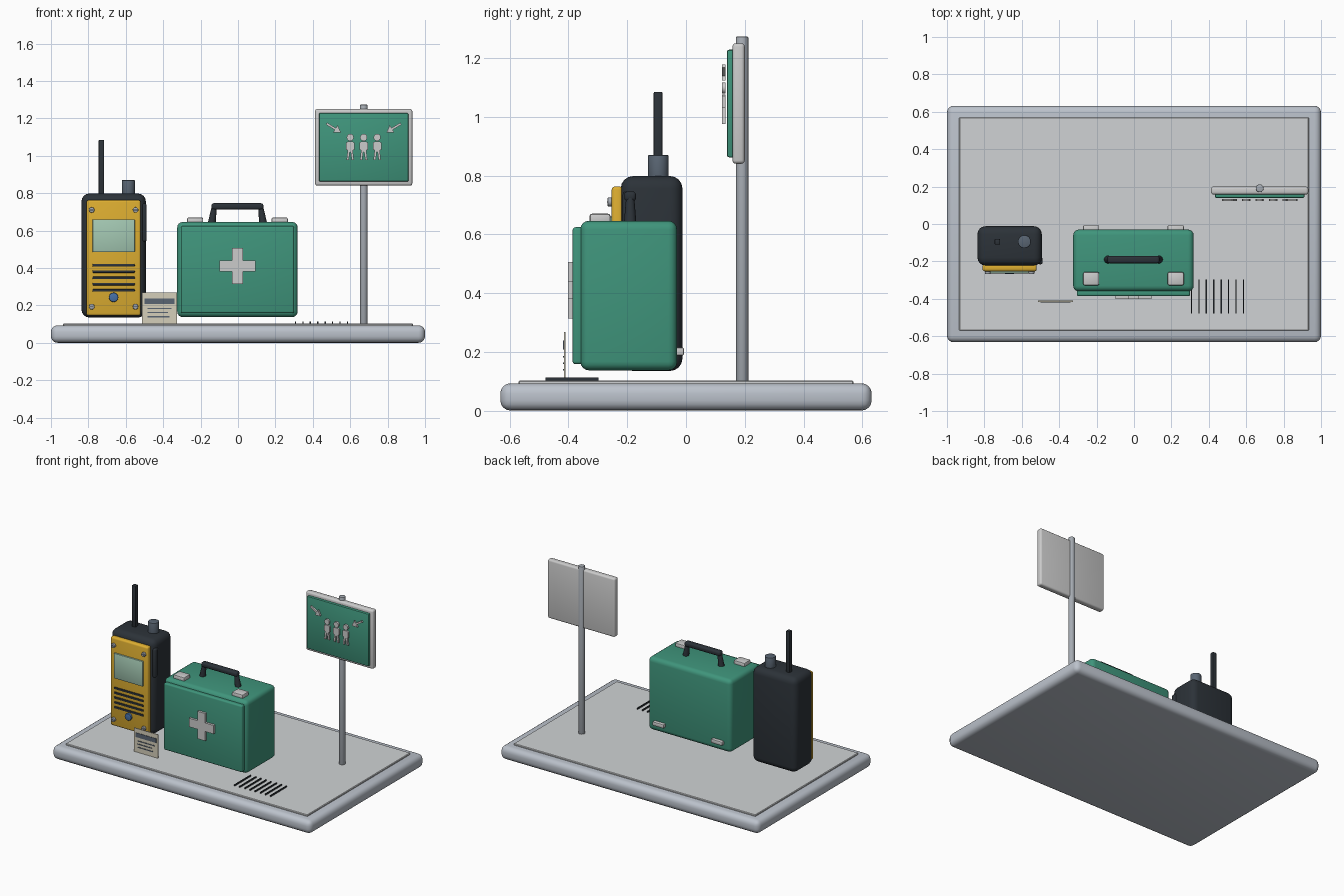
import bpy, bmesh
from math import pi, atan2, hypot
from mathutils import Matrix, Vector

if "Cube" in bpy.data.objects:
    bpy.data.objects.remove(bpy.data.objects["Cube"])

MATS = {}
COLORS = {
    "green": (0.05, 0.30, 0.20), "yellow": (0.72, 0.42, 0.03), "dark": (0.025, 0.032, 0.04),
    "slate": (0.10, 0.13, 0.17), "screen": (0.37, 0.58, 0.45), "blue": (0.06, 0.16, 0.38),
    "base": (0.50, 0.54, 0.60), "plate": (0.63, 0.65, 0.66), "white": (0.70, 0.71, 0.71),
    "card": (0.66, 0.62, 0.49), "steel": (0.38, 0.41, 0.45),
}


def finish(name, bm, color):
    mesh = bpy.data.meshes.new(name)
    bmesh.ops.recalc_face_normals(bm, faces=bm.faces)
    bm.to_mesh(mesh)
    bm.free()
    ob = bpy.data.objects.new(name, mesh)
    bpy.context.collection.objects.link(ob)
    if color not in MATS:
        MATS[color] = bpy.data.materials.new(color)
        MATS[color].diffuse_color = (*COLORS[color], 1)
    mesh.materials.append(MATS[color])
    bpy.ops.object.select_all(action='DESELECT')
    bpy.context.view_layer.objects.active = ob
    ob.select_set(True)
    bpy.ops.object.shade_smooth_by_angle(angle=0.6)
    return ob


def box(name, color, x, y, z, r=0.0, seg=3):
    """Rounded box from (min, max) ranges."""
    bm = bmesh.new()
    bmesh.ops.create_cube(bm, size=1)
    for v in bm.verts:
        v.co = [(a + b) / 2 + c * (b - a) for (a, b), c in zip((x, y, z), v.co)]
    if r:
        bmesh.ops.bevel(bm, geom=bm.edges[:], offset=r, segments=seg, profile=0.5, affect='EDGES')
    return finish(name, bm, color)


def rod(name, color, a, b, r, r2=None, sides=24, bevel=0.0):
    """Cylinder or cone from point a to point b."""
    a, b = Vector(a), Vector(b)
    rot = (b - a).to_track_quat('Z', 'Y').to_matrix().to_4x4()
    bm = bmesh.new()
    bmesh.ops.create_cone(bm, cap_ends=True, segments=sides, radius1=r,
                          radius2=r if r2 is None else r2, depth=(b - a).length,
                          matrix=Matrix.Translation((a + b) / 2) @ rot)
    if bevel:
        rims = [e for e in bm.edges if any(len(f.verts) > 4 for f in e.link_faces)]
        bmesh.ops.bevel(bm, geom=rims, offset=bevel, segments=2, profile=0.5, affect='EDGES')
    return finish(name, bm, color)


def plate(name, color, outline, y0, y1):
    """Flat shape drawn in x/z and extruded along y."""
    bm = bmesh.new()
    face = bm.faces.new([bm.verts.new((x, y0, z)) for x, z in outline])
    new = bmesh.ops.extrude_face_region(bm, geom=[face])["geom"]
    bmesh.ops.translate(bm, vec=(0, y1 - y0, 0),
                        verts=[v for v in new if isinstance(v, bmesh.types.BMVert)])
    return finish(name, bm, color)


# Base
box("base_tray", "base", (-1, 1), (-0.632, 0.632), (0, 0.093), 0.035, 4)
box("base_top_plate", "plate", (-0.935, 0.935), (-0.57, 0.57), (0.08, 0.103), 0.004, 1)
for i in range(8):
    x = 0.307 + i * 0.0398
    box(f"floor_line_{i}", "dark", (x - 0.003, x + 0.003), (-0.478, -0.298), (0.101, 0.113))

# Radio body
RX = -0.665
box("radio_body", "dark", (RX - 0.172, RX + 0.172), (-0.222, -0.012), (0.135, 0.798), 0.042, 4)
box("radio_front_panel", "yellow", (RX - 0.145, RX + 0.145), (-0.253, -0.215), (0.145, 0.763), 0.012)
box("radio_screen", "screen", (RX - 0.113, RX + 0.113), (-0.264, -0.245), (0.484, 0.66), 0.005, 2)
for i in range(5):
    z = 0.414 - i * 0.0335
    box(f"speaker_slot_{i}", "dark", (RX - 0.113, RX + 0.113), (-0.260, -0.245),
        (z - 0.007, z + 0.007), 0.004, 2)
rod("radio_button", "blue", (RX, -0.245, 0.243), (RX, -0.268, 0.243), 0.025, bevel=0.004)
box("side_talk_button", "dark", (RX + 0.15, RX + 0.177), (-0.216, -0.176), (0.54, 0.745), 0.012)

# Radio screws, one per panel corner
for i, (sx, z) in enumerate([(-1, 0.71), (1, 0.71), (-1, 0.193), (1, 0.193)]):
    x = RX + sx * 0.117
    rod(f"panel_screw_{i}", "steel", (x, -0.248, z), (x, -0.267, z), 0.015, sides=16, bevel=0.003)
    box(f"screw_slot_{i}", "dark", (x - 0.01, x + 0.01), (-0.2685, -0.26), (z - 0.002, z + 0.002))

# Antenna and knob
box("antenna", "dark", (-0.745, -0.716), (-0.110, -0.080), (0.77, 1.085), 0.005, 2)
rod("tuning_knob", "slate", (-0.586, -0.094, 0.77), (-0.586, -0.094, 0.87), 0.035, bevel=0.004)

# First aid case
CX = -0.003
box("case_body", "green", (CX - 0.322, CX + 0.322), (-0.36, -0.03), (0.137, 0.646), 0.03, 4)
box("case_front_panel", "green", (CX - 0.303, CX + 0.303), (-0.386, -0.35), (0.158, 0.624), 0.01)
a, b, cz = 0.096, 0.03, 0.41
cross = [(b, a), (b, b), (a, b), (a, -b), (b, -b), (b, -a),
         (-b, -a), (-b, -b), (-a, -b), (-a, b), (-b, b), (-b, a)]
plate("case_cross", "white", [(CX + x, cz + z) for x, z in cross], -0.402, -0.38)

# Case latches, hinges and handle posts, both sides
for side, s in (("left", -1), ("right", 1)):
    x = CX + s * 0.226
    box(f"latch_{side}", "white", (x - 0.043, x + 0.043), (-0.328, -0.257), (0.63, 0.67), 0.008, 2)
    box(f"hinge_{side}", "white", (x - 0.043, x + 0.043), (-0.045, -0.007), (0.187, 0.215), 0.006, 2)
    rod(f"handle_post_{side}", "dark", (CX + s * 0.137, -0.19, 0.64),
        (CX + s * 0.123, -0.19, 0.735), 0.021, 0.013)
box("handle_grip", "dark", (CX - 0.139, CX + 0.139), (-0.21, -0.17), (0.712, 0.746), 0.012)

# Instruction card
box("card", "card", (-0.513, -0.327), (-0.416, -0.41), (0.103, 0.268))
box("card_header", "slate", (-0.5, -0.34), (-0.419, -0.412), (0.208, 0.238))
for i, w in enumerate((0.13, 0.11, 0.12)):
    z = 0.183 - i * 0.022
    box(f"card_line_{i}", "slate", (-0.485, -0.485 + w), (-0.419, -0.412), (z - 0.003, z + 0.003))

# Sign post and board
SX = 0.672
rod("sign_post", "steel", (SX, 0.191, 0.09), (SX, 0.191, 1.273), 0.021, bevel=0.004)
box("sign_board", "white", (SX - 0.26, SX + 0.26), (0.158, 0.2), (0.84, 1.25), 0.012)
box("sign_face", "green", (SX - 0.239, SX + 0.239), (0.14, 0.165), (0.862, 1.228), 0.006, 2)

# People on the sign
Y0, Y1 = 0.122, 0.134
person = [(0.012, 1.076), (0.022, 1.07), (0.022, 1.03), (0.014, 1.03), (0.02, 0.976),
          (0.008, 0.976), (0.002, 1.02)]
outline = person + [(-x, z) for x, z in reversed(person)]
for i in range(3):
    x = SX + (i - 1) * 0.072
    rod(f"person_head_{i}", "white", (x, Y1, 1.098), (x, Y0, 1.098), 0.019)
    plate(f"person_figure_{i}", "white", [(x + u, z) for u, z in outline], Y0, Y1)

# Arrows pointing inwards
L, half = 0.09, 0.006
arrow = [(0, half), (L - 0.035, half), (L - 0.035, 0.024), (L, 0),
         (L - 0.035, -0.024), (L - 0.035, -half), (0, -half)]
dx, dz = 0.082 / hypot(0.082, 0.05), -0.05 / hypot(0.082, 0.05)
for side, s in (("left", 1), ("right", -1)):
    pts = [(SX + s * (-0.199 + u * dx - v * dz), 1.172 + u * dz + v * dx) for u, v in arrow]
    plate(f"arrow_{side}", "white", pts, Y0, Y1)

for m in bpy.data.materials:
    if m.users and not m.is_grease_pencil:
        m.use_nodes = True
        m.node_tree.nodes["Principled BSDF"].inputs["Base Color"].default_value = m.diffuse_color
